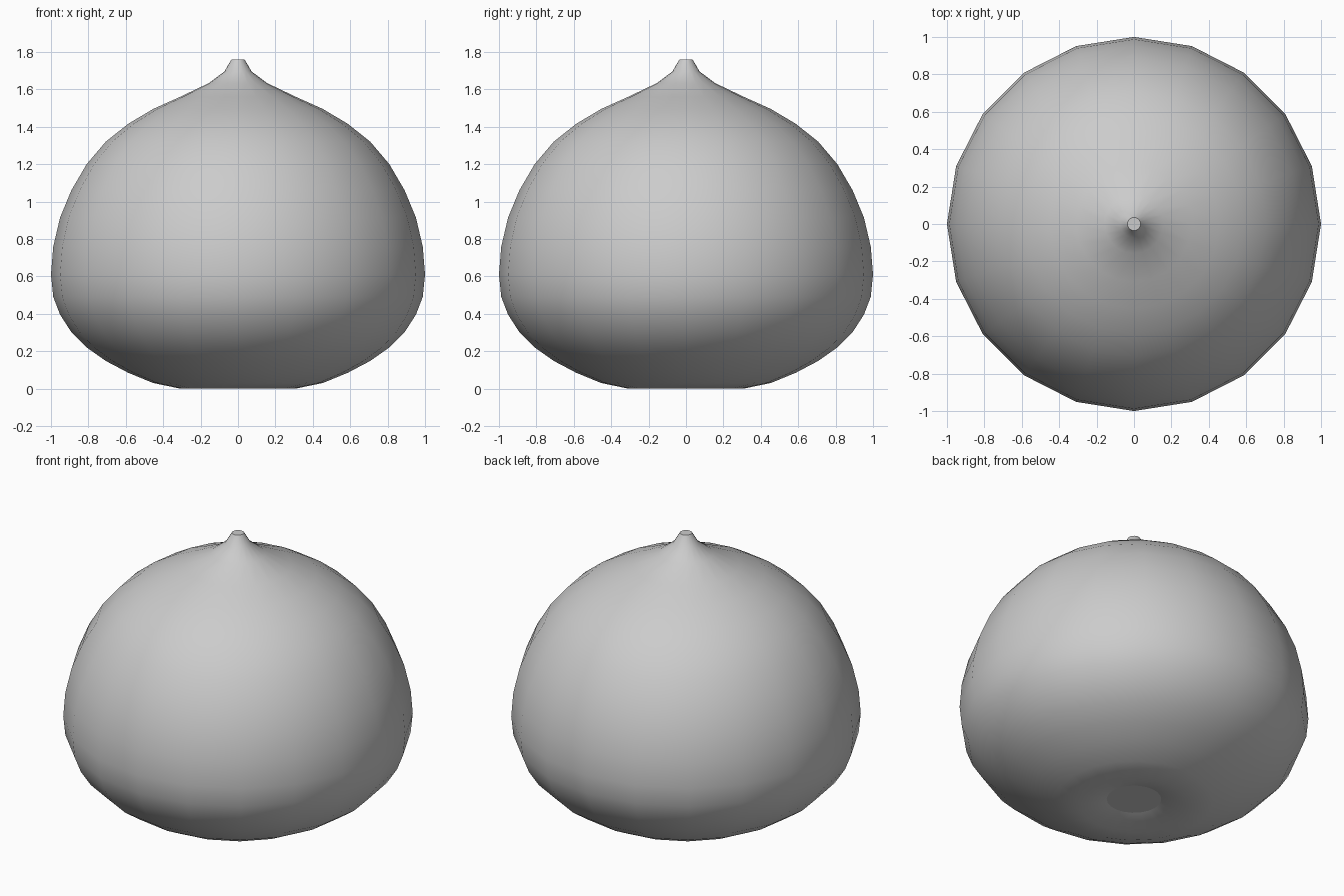
import bpy, bmesh
from math import cos, sin, radians, tau

if "Cube" in bpy.data.objects:
    bpy.data.objects.remove(bpy.data.objects["Cube"])

SIDES = 20

# Profile heights, bottom dimple to stem; radii follow sphere rings every 9 degrees
lower = [0.04, 0.0, 0.03, 0.085, 0.148, 0.22, 0.302, 0.395, 0.49, 0.61]
upper = [0.76, 0.915, 1.06, 1.20, 1.32, 1.415, 1.495, 1.56, 1.633]
profile = [(sin(radians(9 * (i + 1))), z) for i, z in enumerate(lower + upper)]
profile += [(0.073, 1.695), (0.035, 1.76)]

# Lathe the body
bm = bmesh.new()
rings = [[bm.verts.new((r * cos(tau * k / SIDES), r * sin(tau * k / SIDES), z))
          for k in range(SIDES)] for r, z in profile]
for a, b in zip(rings, rings[1:]):
    for k in range(SIDES):
        n = (k + 1) % SIDES
        bm.faces.new((a[k], a[n], b[n], b[k])).smooth = True

# Flat caps: recessed base and cut stem, with crisp rims
for cap in (bm.faces.new(rings[0][::-1]), bm.faces.new(rings[-1])):
    for e in cap.edges:
        e.smooth = False

mesh = bpy.data.meshes.new("fruit_body")
bm.to_mesh(mesh)
bm.free()
body = bpy.data.objects.new("fruit_body", mesh)
bpy.context.collection.objects.link(body)
